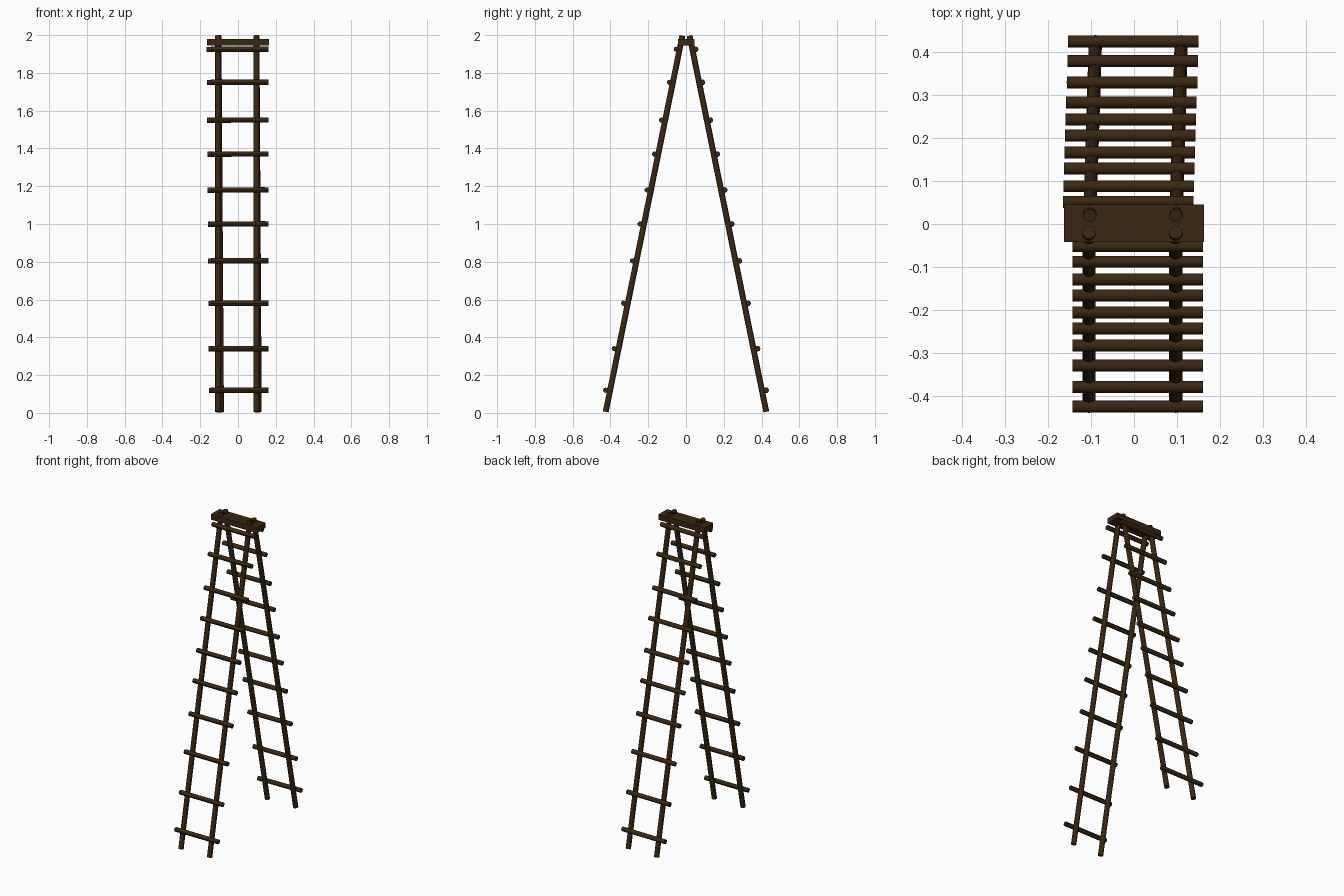
import bpy
from mathutils import Vector

if "Cube" in bpy.data.objects:
    bpy.data.objects.remove(bpy.data.objects["Cube"])

wood = bpy.data.materials.new("dark brown wood")
wood.diffuse_color = (0.042, 0.02, 0.006, 1)
wood.use_nodes = True
wood.node_tree.nodes["Principled BSDF"].inputs["Base Color"].default_value = wood.diffuse_color


def pole(name, a, b, radius, sides=12):
    """Round pole between two points."""
    a, b = Vector(a), Vector(b)
    d = b - a
    bpy.ops.mesh.primitive_cylinder_add(vertices=sides, radius=radius, depth=d.length,
                                        location=(a + b) / 2)
    ob = bpy.context.object
    ob.rotation_mode = 'QUATERNION'
    ob.rotation_quaternion = d.to_track_quat('Z', 'Y')
    ob.name = name
    ob.data.materials.append(wood)
    bpy.ops.object.shade_smooth_by_angle()
    return ob


RUNG_HEIGHTS = [0.12, 0.34, 0.58, 0.805, 1.0, 1.18, 1.37, 1.55, 1.75, 1.925]


def ladder(name, side, rail_foot, rail_top, rung_foot, rung_top):
    """One leaning ladder; side is -1 for the front, 1 for the back."""
    # rails
    for i, label in enumerate(("left", "right")):
        pole(f"{name}_{label}_rail", (rail_foot[i], side * 0.425, 0.006),
             (rail_top[i], side * 0.019, 1.997), 0.0155)
    # rungs fixed to the outer faces of the rails
    roll = (rung_foot - rung_top) / 1.8 * 0.15
    for n, z in enumerate(RUNG_HEIGHTS, 1):
        t = (z - 0.12) / 1.8
        cx = rung_foot + (rung_top - rung_foot) * t
        y = side * (0.425 - 0.207 * (z - 0.005) + 0.024)
        pole(f"{name}_rung_{n}", (cx - 0.152, y, z - roll), (cx + 0.152, y, z + roll), 0.0138)


ladder("front_ladder", -1, (-0.105, 0.097), (-0.105, 0.097), 0.0085, 0.0085)
ladder("back_ladder", 1, (-0.090, 0.110), (-0.103, 0.098), -0.0015, -0.0135)

# top board joining both ladders
bpy.ops.mesh.primitive_cube_add(size=1, location=(0, 0.002, 1.963))
board = bpy.context.object
board.name = "top_board"
board.scale = (0.326, 0.088, 0.034)
board.data.materials.append(wood)
